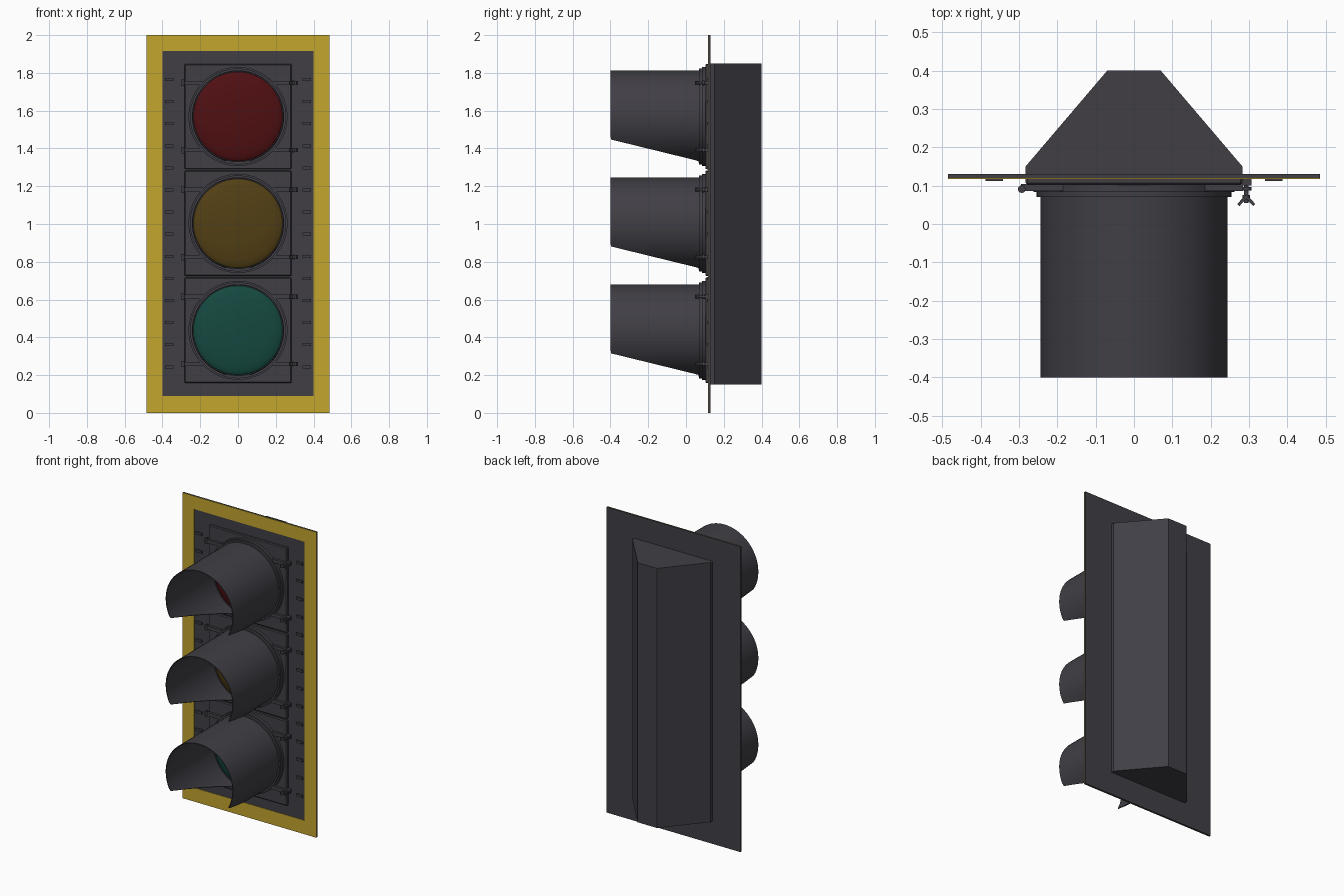
import bpy, bmesh, math
from mathutils import Matrix, Vector

cube = bpy.data.objects.get("Cube")
if cube:
    bpy.data.objects.remove(cube, do_unlink=True)


def material(name, rgb):
    m = bpy.data.materials.new(name)
    m.use_nodes = True
    m.diffuse_color = (*rgb, 1)
    bsdf = next(n for n in m.node_tree.nodes if n.type == 'BSDF_PRINCIPLED')
    bsdf.inputs["Base Color"].default_value = (*rgb, 1)
    return m


DARK = material("charcoal", (0.052, 0.049, 0.06))
YELLOW = material("border yellow", (0.55, 0.38, 0.027))
LENSES = {
    "green": material("lens green", (0.007, 0.066, 0.05)),
    "amber": material("lens amber", (0.085, 0.05, 0.007)),
    "red": material("lens red", (0.08, 0.005, 0.006)),
}


def finish(bm, name, mat, smooth=False, loc=(0, 0, 0)):
    bmesh.ops.recalc_face_normals(bm, faces=bm.faces)
    mesh = bpy.data.meshes.new(name)
    bm.to_mesh(mesh)
    bm.free()
    mesh.materials.append(mat)
    if smooth:
        mesh.shade_smooth()
        mesh.set_sharp_from_angle(angle=math.radians(35))
    ob = bpy.data.objects.new(name, mesh)
    ob.location = loc
    bpy.context.collection.objects.link(ob)
    return ob


def add_box(bm, x, y, z, tilt=0):
    """Box from (min, max) ranges, optionally turned about its vertical axis."""
    size = Vector((x[1] - x[0], y[1] - y[0], z[1] - z[0]))
    mid = Vector((sum(x), sum(y), sum(z))) / 2
    mat = Matrix.Translation(mid) @ Matrix.Rotation(tilt, 4, 'Z') @ Matrix.Diagonal((*size, 1))
    bmesh.ops.create_cube(bm, size=1, matrix=mat)


def add_rod(bm, centre, radius, length, axis):
    turn = Matrix.Rotation(math.pi / 2, 4, 'X') if axis == 'Y' else Matrix()
    bmesh.ops.create_cone(bm, cap_ends=True, segments=12, radius1=radius, radius2=radius,
                          depth=length, matrix=Matrix.Translation(centre) @ turn)


def lathe(name, profile, mat, z, closed=True):
    """Spin a (radius, y) profile about the y axis."""
    bm = bmesh.new()
    vs = [bm.verts.new((r, y, 0)) for r, y in profile]
    pairs = list(zip(vs, vs[1:])) + ([(vs[-1], vs[0])] if closed else [])
    es = [bm.edges.new(p) for p in pairs]
    bmesh.ops.spin(bm, geom=vs + es, cent=(0, 0, 0), axis=(0, 1, 0),
                   angle=math.tau, steps=72)
    bmesh.ops.remove_doubles(bm, verts=bm.verts, dist=1e-5)
    return finish(bm, name, mat, True, (0, 0, z))


def ring(name, r0, r1, y0, y1, z):
    return lathe(name, [(r0, y0), (r1, y0), (r1, y1), (r0, y1)], DARK, z)


# Backplate and its yellow border on the front
W, H = 0.485, 2.0
IN_X, IN_LOW, IN_TOP = 0.4, 0.09, 1.915
bm = bmesh.new()
add_box(bm, (-W, W), (0.12, 0.13), (0, H))
finish(bm, "backplate", DARK)
bm = bmesh.new()
front = (0.117, 0.12)
add_box(bm, (-W, W), front, (0, IN_LOW))
add_box(bm, (-W, W), front, (IN_TOP, H))
for s in (-1, 1):
    add_box(bm, sorted((s * IN_X, s * W)), front, (IN_LOW, IN_TOP))
finish(bm, "backplate_border", YELLOW)

# Small louvre tabs down both sides of the backplate
bm = bmesh.new()
for i in range(14):
    z = 0.244 + i * 0.117
    for s in (-1, 1):
        add_box(bm, sorted((s * 0.342, s * 0.387)), (0.112, 0.121), (z - 0.008, z + 0.008))
finish(bm, "backplate_tabs", DARK)

# Tapered rear housing, extruded upward from its plan outline
bm = bmesh.new()
half = [(0.283, 0.12), (0.283, 0.15), (0.07, 0.4)]
outline = half + [(-x, y) for x, y in reversed(half)]
base = bm.faces.new([bm.verts.new((x, y, 0.15)) for x, y in outline])
up = bmesh.ops.extrude_face_region(bm, geom=[base])["geom"]
bmesh.ops.translate(bm, vec=(0, 0, 1.7), verts=[v for v in up if isinstance(v, bmesh.types.BMVert)])
finish(bm, "housing", DARK)


def visor(name, z, radius=0.244, wall=0.005, segments=72):
    """Tunnel hood with its underside cut away along a slope."""
    bm = bmesh.new()
    loops = []
    for i in range(segments):
        a = math.tau * i / segments
        c, s = math.cos(a), math.sin(a)
        drop = max(0, -0.121 - radius * s)
        y0 = min(-0.4 + drop / 0.245, 0.065)
        loops.append([bm.verts.new((r * c, y, r * s)) for r, y in
                      ((radius, y0), (radius, 0.085), (radius - wall, 0.085), (radius - wall, y0))])
    for a, b in zip(loops, loops[1:] + loops[:1]):
        for k in range(4):
            n = (k + 1) % 4
            bm.faces.new((a[k], a[n], b[n], b[k]))
    return finish(bm, name, DARK, True, (0, 0, z))


# Three signal sections: door, rings, lens, visor and latches
PITCH = 0.566
for i, (colour, lens_mat) in enumerate(LENSES.items()):
    z = 0.437 + i * PITCH

    bm = bmesh.new()
    edge = PITCH / 2 - 0.004
    add_box(bm, (-0.283, 0.283), (0.102, 0.122), (-edge, edge))
    door = finish(bm, colour + "_door", DARK, loc=(0, 0, z))
    bevel = door.modifiers.new("soft_edges", 'BEVEL')
    bevel.width, bevel.segments = 0.005, 1

    ring(colour + "_door_ring", 0.236, 0.262, 0.084, 0.104, z)
    ring(colour + "_visor_collar", 0.239, 0.254, 0.07, 0.085, z)
    visor(colour + "_visor", z)

    # Domed lens with a flat back
    dome = [(0.24 * math.sin(t), 0.096 - 0.04 * math.cos(t))
            for t in (math.pi / 2 * k / 10 for k in range(11))]
    lathe(colour + "_lens", dome + [(0, 0.1)], lens_mat, z, closed=False)

    # Hinges on one side, wing-nut latches on the other
    hinge, latch = bmesh.new(), bmesh.new()
    for h in (-0.178, 0.178):
        span = (h - 0.011, h + 0.011)
        add_box(hinge, (-0.295, -0.185), (0.086, 0.104), span)
        add_rod(hinge, (-0.293, 0.091, h), 0.01, 0.034, 'Z')
        add_box(latch, (0.185, 0.285), (0.086, 0.104), span)
        add_box(latch, (0.27, 0.306), (0.1, 0.118), span)
        add_rod(latch, (0.293, 0.085, h), 0.006, 0.06, 'Y')
        add_rod(latch, (0.293, 0.092, h), 0.013, 0.01, 'Y')
        add_rod(latch, (0.293, 0.069, h), 0.01, 0.014, 'Y')
        for s in (-1, 1):
            x = 0.293 + s * 0.012
            add_box(latch, (x - 0.004, x + 0.004), (0.046, 0.072), (h - 0.011, h + 0.011),
                    tilt=s * math.radians(42))
    finish(hinge, colour + "_hinges", DARK, True, (0, 0, z))
    finish(latch, colour + "_latches", DARK, True, (0, 0, z))
